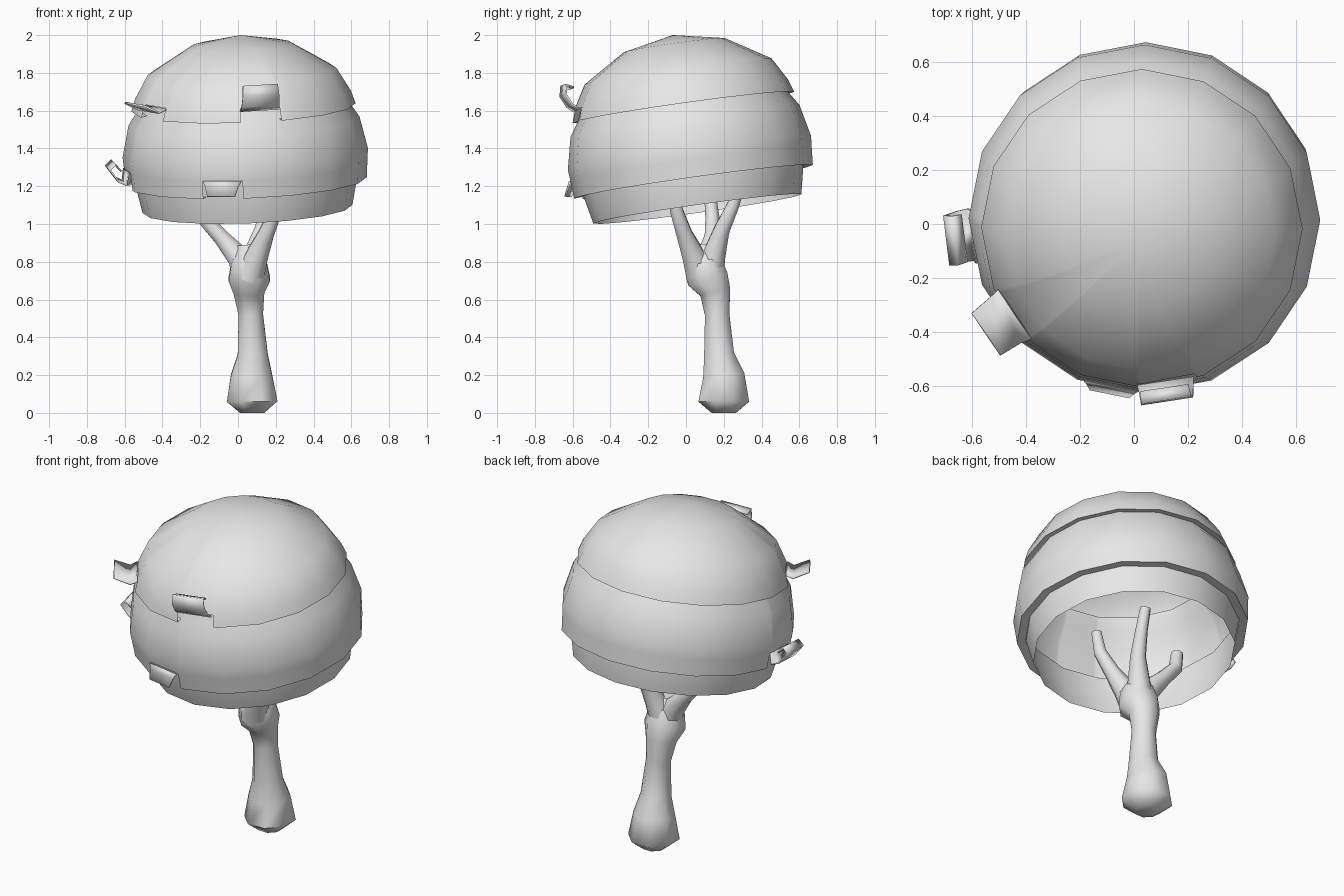
import bpy, bmesh, math
from mathutils import Vector, Matrix

if "Cube" in bpy.data.objects:
    bpy.data.objects.remove(bpy.data.objects["Cube"])

grey = bpy.data.materials.new("plain_grey")
grey.diffuse_color = (0.8, 0.8, 0.8, 1)
grey.use_nodes = True
grey.node_tree.nodes["Principled BSDF"].inputs["Base Color"].default_value = grey.diffuse_color
SIDES = 16
# canopy leans: back higher than front, right slightly higher than left
LEAN = (Matrix.Translation((0.05, 0.06, 1.08))
        @ Matrix.Rotation(math.radians(8), 4, 'X')
        @ Matrix.Rotation(math.radians(-2.2), 4, 'Y'))


def finish(bm, name, matrix=None, angle=35, recalc=True):
    bmesh.ops.remove_doubles(bm, verts=bm.verts, dist=0.0005)
    if recalc:
        bmesh.ops.recalc_face_normals(bm, faces=bm.faces)
    mesh = bpy.data.meshes.new(name)
    bm.to_mesh(mesh)
    bm.free()
    mesh.materials.append(grey)
    for p in mesh.polygons:
        p.use_smooth = True
    mesh.set_sharp_from_angle(angle=math.radians(angle))
    ob = bpy.data.objects.new(name, mesh)
    bpy.context.collection.objects.link(ob)
    if matrix:
        ob.matrix_world = matrix
    return ob


def shell(name, rows, notches=(), notch_row=99):
    """Sixteen-sided turned skin; notches are (start, end) degrees cut from the rim."""
    step = 360 / SIDES
    angs = sorted({i * step for i in range(SIDES)} | {a for n in notches for a in n})
    bm = bmesh.new()
    rings = []
    for r, z in rows:
        ring = []
        for a in angs:
            k = math.cos(math.radians(step / 2)) / math.cos(math.radians(a % step - step / 2))
            t = math.radians(a)
            ring.append(bm.verts.new((r * k * math.cos(t), r * k * math.sin(t), z)))
        rings.append(ring)
    n = len(angs)
    for j in range(len(rows) - 1):
        for i in range(n):
            mid = (angs[i] + (angs[i + 1] if i + 1 < n else 360)) / 2
            if j >= notch_row and any(a < mid < b for a, b in notches):
                continue
            q = (i + 1) % n
            up, lo = rings[j], rings[j + 1]
            if rows[j][0] == 0:
                bm.faces.new((up[i], lo[i], lo[q]))
            else:
                bm.faces.new((up[i], lo[i], lo[q], up[q]))
    return finish(bm, name, LEAN, recalc=False)


def tab(name, angle, profile, w0, w1):
    """Sheet folded outwards from a rim notch, profile is (radius, height)."""
    t = math.radians(angle)
    out = Vector((math.cos(t), math.sin(t), 0))
    side = Vector((-math.sin(t), math.cos(t), 0))
    bm = bmesh.new()
    prev = None
    for i, (r, z) in enumerate(profile):
        half = (w0 + (w1 - w0) * i / (len(profile) - 1)) / 2
        c = out * r + Vector((0, 0, z))
        pair = [bm.verts.new(c - side * half), bm.verts.new(c + side * half)]
        if prev:
            bm.faces.new((prev[0], prev[1], pair[1], pair[0]))
        prev = pair
    ob = finish(bm, name, LEAN, 50)
    mod = ob.modifiers.new("thickness", 'SOLIDIFY')
    mod.thickness = 0.01
    mod.offset = 0


def tube(name, stations, sides=8):
    """Tapered limb through (x, y, z, radius) stations, with capped ends."""
    pts = [Vector(s[:3]) for s in stations]
    bm = bmesh.new()
    rings = []
    for i, s in enumerate(stations):
        d = (pts[min(i + 1, len(pts) - 1)] - pts[max(i - 1, 0)]).normalized()
        q = Vector((0, 0, 1)).rotation_difference(d)
        ring = []
        for k in range(sides):
            a = 2 * math.pi * (k + 0.5) / sides
            ring.append(bm.verts.new(pts[i] + q @ Vector((math.cos(a), math.sin(a), 0)) * s[3]))
        rings.append(ring)
    for a, b in zip(rings, rings[1:]):
        for k in range(sides):
            m = (k + 1) % sides
            bm.faces.new((a[k], a[m], b[m], b[k]))
    bm.faces.new(rings[0][::-1])
    bm.faces.new(rings[-1])
    return finish(bm, name, None, 60)


# three overlapping canopy layers
shell("canopy_cap",
      [(0, .93), (.27, .876), (.5, .735), (.572, .61), (.594, .543), (.56, .55)],
      [(204, 224), (268.5, 290)], 3)
shell("canopy_middle",
      [(.525, .64), (.56, .55), (.612, .47), (.65, .3), (.645, .24), (.638, .145), (.59, .15)],
      [(178, 196), (249, 268.5)], 4)
shell("canopy_lower", [(.585, .26), (.588, .15), (.556, 0)])

# curled tabs peeled out of the rims
tab("cap_tab_front", 279, [(.57, .605), (.60, .632), (.628, .69), (.618, .742), (.578, .722)], .21, .18)
tab("cap_tab_left", 214, [(.565, .605), (.605, .59), (.69, .635)], .22, .19)
tab("middle_tab_front", 258.7, [(.64, .24), (.655, .215), (.682, .165)], .21, .15)
tab("middle_tab_left", 187,
    [(.638, .24), (.65, .175), (.69, .195), (.735, .26), (.705, .287), (.675, .25)], .2, .18)

# trunk with a swollen foot and a knot under the fork
tube("trunk", [(.075, .2, 0, .07), (.075, .2, .06, .145), (.072, .2, .2, .118),
               (.078, .175, .31, .086), (.068, .165, .52, .07), (.058, .155, .64, .088),
               (.06, .115, .71, .118), (.058, .1, .8, .1), (.05, .1, .89, .055)])

# three branches reaching into the canopy
tube("branch_left", [(.05, .11, .72, .08), (.0, .12, .83, .065), (-.09, .14, .93, .045),
                     (-.18, .14, 1.03, .04), (-.2, .13, 1.13, .035)])
tube("branch_right", [(.06, .08, .72, .085), (.1, .04, .83, .065), (.15, -.01, .95, .045),
                      (.2, -.05, 1.07, .037), (.21, -.07, 1.2, .03)])
tube("branch_back", [(.06, .12, .72, .085), (.09, .15, .84, .065), (.13, .19, .97, .045),
                     (.155, .25, 1.1, .035), (.16, .29, 1.22, .03)])
